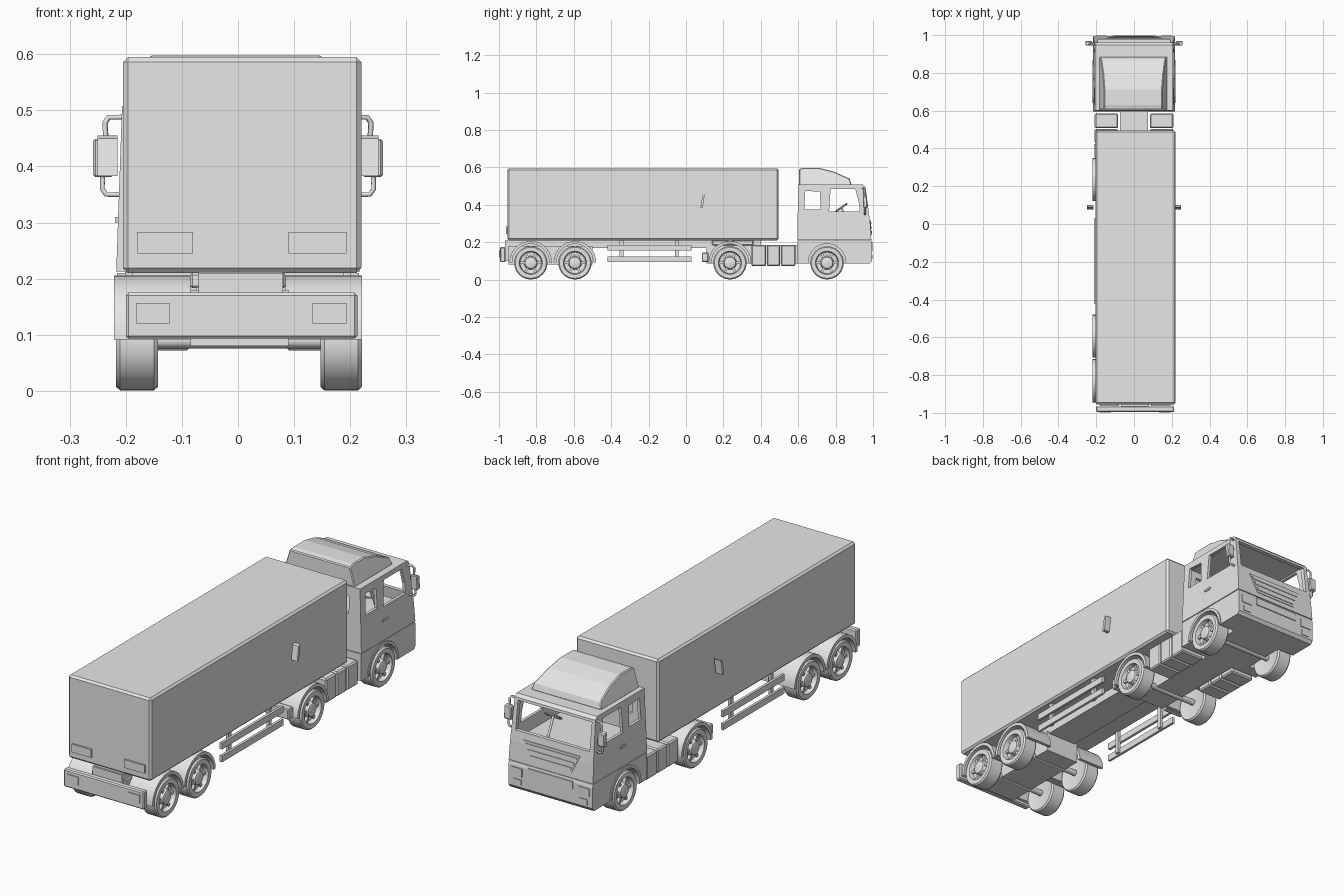
import bpy, bmesh, math
from mathutils import Matrix, Vector

if "Cube" in bpy.data.objects:
    bpy.data.objects.remove(bpy.data.objects["Cube"], do_unlink=True)

grey = bpy.data.materials.new("plain grey")
grey.use_nodes = True
grey.diffuse_color = (0.8, 0.8, 0.8, 1)
grey.node_tree.nodes["Principled BSDF"].inputs["Base Color"].default_value = (0.8, 0.8, 0.8, 1)


def activate(ob):
    bpy.ops.object.select_all(action='DESELECT')
    ob.select_set(True)
    bpy.context.view_layer.objects.active = ob


def finish(name, bm, bevel=0, smooth=False):
    bmesh.ops.recalc_face_normals(bm, faces=bm.faces)
    mesh = bpy.data.meshes.new(name)
    bm.to_mesh(mesh)
    bm.free()
    mesh.materials.append(grey)
    ob = bpy.data.objects.new(name, mesh)
    bpy.context.collection.objects.link(ob)
    if bevel:
        mod = ob.modifiers.new("edges", 'BEVEL')
        mod.width, mod.segments = bevel, 1
        mod.angle_limit = math.radians(40)
    if smooth:
        activate(ob)
        bpy.ops.object.shade_smooth_by_angle(angle=math.radians(35))
    return ob


def box(name, x, y, z, bevel=0):
    bm = bmesh.new()
    size = [b - a for a, b in (x, y, z)]
    mid = [(a + b) / 2 for a, b in (x, y, z)]
    bmesh.ops.create_cube(bm, size=1, matrix=Matrix.Translation(mid) @ Matrix.Diagonal((*size, 1)))
    return finish(name, bm, bevel)


def prism(name, pts, x0, x1, taper=0, bevel=0, smooth=False):
    """Side outline (y, z) stretched across x; taper narrows it with height."""
    bm = bmesh.new()
    base = min(p[1] for p in pts)
    rings = []
    for x, sign in ((x0, 1), (x1, -1)):
        rings.append([bm.verts.new((x + sign * taper * (z - base), y, z)) for y, z in pts])
        bm.faces.new(rings[-1])
    n = len(pts)
    for i in range(n):
        j = (i + 1) % n
        bm.faces.new((rings[0][i], rings[0][j], rings[1][j], rings[1][i]))
    return finish(name, bm, bevel, smooth)


def cylinder(name, centre, radius, length, sides=24):
    bm = bmesh.new()
    bmesh.ops.create_cone(bm, cap_ends=True, segments=sides, radius1=radius, radius2=radius, depth=length,
                          matrix=Matrix.Translation(centre) @ Matrix.Rotation(math.pi / 2, 4, 'Y'))
    return finish(name, bm, smooth=True)


def cut(ob, cutters):
    activate(ob)
    for c in cutters:
        mod = ob.modifiers.new("cut", 'BOOLEAN')
        mod.operation, mod.object, mod.solver = 'DIFFERENCE', c, 'EXACT'
        bpy.ops.object.modifier_apply(modifier=mod.name)
        bpy.data.objects.remove(c, do_unlink=True)


def arch(name, y, z, r_in, r_out, a0, a1, x0, x1):
    steps = [math.radians(a0 + (a1 - a0) * i / 16) for i in range(17)]
    pts = [(y + r_out * math.cos(a), z + r_out * math.sin(a)) for a in steps]
    pts += [(y + r_in * math.cos(a), z + r_in * math.sin(a)) for a in reversed(steps)]
    return prism(name, pts, x0, x1, smooth=True)


def tube(name, pts, radius):
    curve = bpy.data.curves.new(name, 'CURVE')
    curve.dimensions = '3D'
    curve.bevel_depth, curve.bevel_resolution = radius, 1
    curve.use_fill_caps = True
    s = curve.splines.new('POLY')
    s.points.add(len(pts) - 1)
    for p, co in zip(s.points, pts):
        p.co = (*co, 1)
    curve.materials.append(grey)
    ob = bpy.data.objects.new(name, curve)
    bpy.context.collection.objects.link(ob)
    return ob


def wheel(name, side, y):
    # tyre, recessed rim and raised hub turned about the axle
    prof = [(0, -.03), (.055, -.03), (.083, -.037), (.089, -.03), (.089, .03), (.083, .037), (.062, .036),
            (.057, .015), (.036, .012), (.03, .033), (.018, .037), (0, .037)]
    bm = bmesh.new()
    vs = [bm.verts.new((x, r, 0)) for r, x in prof]
    es = [bm.edges.new(p) for p in zip(vs, vs[1:])]
    bmesh.ops.spin(bm, geom=vs + es, cent=(0, 0, 0), axis=(1, 0, 0), angle=math.tau, steps=32)
    bmesh.ops.remove_doubles(bm, verts=bm.verts, dist=.0001)
    for i in range(6):  # hub ribs
        m = Matrix.Rotation(math.tau * i / 6, 4, 'X') @ Matrix.Translation((.017, .045, 0))
        bmesh.ops.create_cube(bm, size=1, matrix=m @ Matrix.Diagonal((.016, .026, .012, 1)))
    bm.transform(Matrix.Translation((.002 + side * .182, y, .09)) @ Matrix.Diagonal((side, 1, 1, 1)))
    return finish(name, bm, smooth=True)


SIDES = ((1, "left"), (-1, "right"))
AXLES = {"trailer_rear": -.83, "trailer_inner": -.594, "drive": .235, "steer": .754}


def span(s, a, b):
    return sorted((s * a, s * b))


# Wheels and axles
for label, y in AXLES.items():
    cylinder(label + "_axle", (0, y, .09), .014, .33, 12)
    for s, side in SIDES:
        wheel(f"{label}_wheel_{side}", s, y)

# Trailer body, underframe, bogie and rear bumper
box("trailer_box", (-.205, .22), (-.955, .495), (.21, .595), .009)
box("trailer_frame", (-.07, .08), (-.96, .4), (.17, .212))
box("bogie", (-.085, .09), (-.95, -.5), (.08, .18))
box("rear_bumper", (-.2, .213), (-.995, -.965), (.093, .175), .005)
box("bumper_bracket", (-.07, .08), (-.967, -.94), (.1, .21))
for a, b, side in ((-.18, -.08, "right"), (.09, .193, "left")):
    box("trailer_lamp_" + side, (a, b), (-.963, -.954), (.245, .283))
for a, b, side in ((-.182, -.122, "right"), (.133, .193, "left")):
    box("bumper_lamp_" + side, (a, b), (-.999, -.994), (.12, .157))

for s, side in SIDES:
    # Mudguards
    for label in ("trailer_rear", "trailer_inner", "drive"):
        x = span(s, .085, .221)
        arch(f"{label}_mudguard_{side}", AXLES[label], .092, .099, .114, 0, 180, *x)
    # Side guard rails and posts
    for z in (.095, .155):
        box("guard_rail_" + side, span(s, .2, .212), (-.42, .03), (z, z + .03))
    for y in (-.345, -.05):
        box("guard_post_" + side, span(s, .188, .201), (y - .01, y + .01), (.1, .212))
    # Tanks and boxes between tractor axles
    for y0, y1 in ((.35, .428), (.432, .503), (.507, .585)):
        box("side_tank_" + side, span(s, .085, .208), (y0, y1), (.072, .185), .006)
    box("tractor_tail_lamp_" + side, span(s, .1, .2), (.085, .12), (.095, .145), .004)
    # Mirrors: arms, housing and reflecting plate
    tube("mirror_upper_arm_" + side,
         [(s * .203, .945, .488), (s * .23, .952, .488), (s * .237, .955, .478), (s * .235, .955, .44)], .005)
    tube("mirror_lower_arm_" + side,
         [(s * .207, .955, .35), (s * .235, .957, .35), (s * .242, .957, .36), (s * .241, .957, .39)], .005)
    prism("mirror_" + side, [(.948, .38), (.97, .385), (.967, .445), (.945, .45)],
          *span(s, .222, .258), bevel=.004)
    prism("mirror_plate_" + side, [(.077, .383), (.09, .385), (.1, .455), (.088, .45)], *span(s, .215, .25))
    # Door handle
    box("door_handle_" + side, span(s, .21, .219), (.755, .79), (.3, .31))

# Tractor chassis and coupling
box("tractor_frame", (-.075, .075), (.11, .62), (.085, .185))
box("coupling_plate", (-.085, .085), (.14, .36), (.183, .211), .004)

# Cab lower body with wheel arches
lower = prism("cab_lower", [(.595, .085), (.983, .085), (.994, .1), (.994, .195), (.99, .21), (.595, .21)],
              -.216, .216)
cut(lower, [cylinder("arch_cutter", (s * .2, .754, .092), .102, .14, 32) for s, _ in SIDES])
for s, side in SIDES:
    arch("cab_arch_" + side, .754, .092, .1, .113, 0, 180, *span(s, .19, .22))

# Cab upper shell with open windows
upper = prism("cab_upper", [(.595, .213), (.991, .213), (.985, .3), (.96, .495), (.947, .508), (.6, .508)],
              -.217, .217, .035)
cutters = [prism("room", [(.612, .3), (.968, .3), (.94, .492), (.612, .492)], -.2, .2, .035),
           prism("rear_pane", [(.632, .375), (.72, .375), (.716, .47), (.638, .475)], -.3, .3),
           prism("door_pane", [(.765, .365), (.928, .365), (.925, .41), (.905, .485), (.773, .485)], -.3, .3),
           box("windscreen", (-.19, .19), (.9, 1.1), (.352, .483)),
           box("back_pane", (-.15, .15), (.5, .7), (.38, .46))]
cut(upper, cutters)

# Roof wind deflector
prism("roof_deflector", [(.605, .506), (.605, .592), (.63, .598), (.71, .598), (.79, .578), (.875, .54), (.886, .506)],
      -.185, .177, .3, .004)

# Grille frames and slats on the cab front
def front_y(z):
    return .991 - (z - .213) * .07


def trapezoid(name, top, bottom, z0, z1, off=.005):
    bm = bmesh.new()
    corners = [(-bottom, z0), (bottom, z0), (top, z1), (-top, z1)]
    back = [bm.verts.new((x, front_y(z) - .004, z)) for x, z in corners]
    face = bm.faces.new(back)
    new = bmesh.ops.extrude_face_region(bm, geom=[face])["geom"]
    bmesh.ops.translate(bm, vec=Vector((0, .004 + off, 0)), verts=[v for v in new if isinstance(v, bmesh.types.BMVert)])
    return finish(name, bm)


trapezoid("grille_panel", .145, .105, .235, .32, .003)
for i in range(3):
    trapezoid("grille_slat", .132 - .012 * (2 - i), .126 - .012 * (2 - i), .247 + i * .025, .26 + i * .025, .006)
box("lower_grille", (-.115, .115), (.99, .998), (.165, .2))
for s, side in SIDES:
    box("headlamp_" + side, span(s, .145, .2), (.99, .998), (.15, .188))
    box("fog_lamp_" + side, span(s, .15, .19), (.99, .997), (.11, .135))

# Steering wheel
bpy.ops.mesh.primitive_torus_add(location=(.1, .83, .385), rotation=(math.radians(35), 0, 0), major_radius=.035,
                                 minor_radius=.005, major_segments=24, minor_segments=8)
ring = bpy.context.object
ring.name = "steering_wheel"
ring.data.materials.append(grey)
tube("steering_column", [(.1, .83, .385), (.1, .87, .3)], .006)
